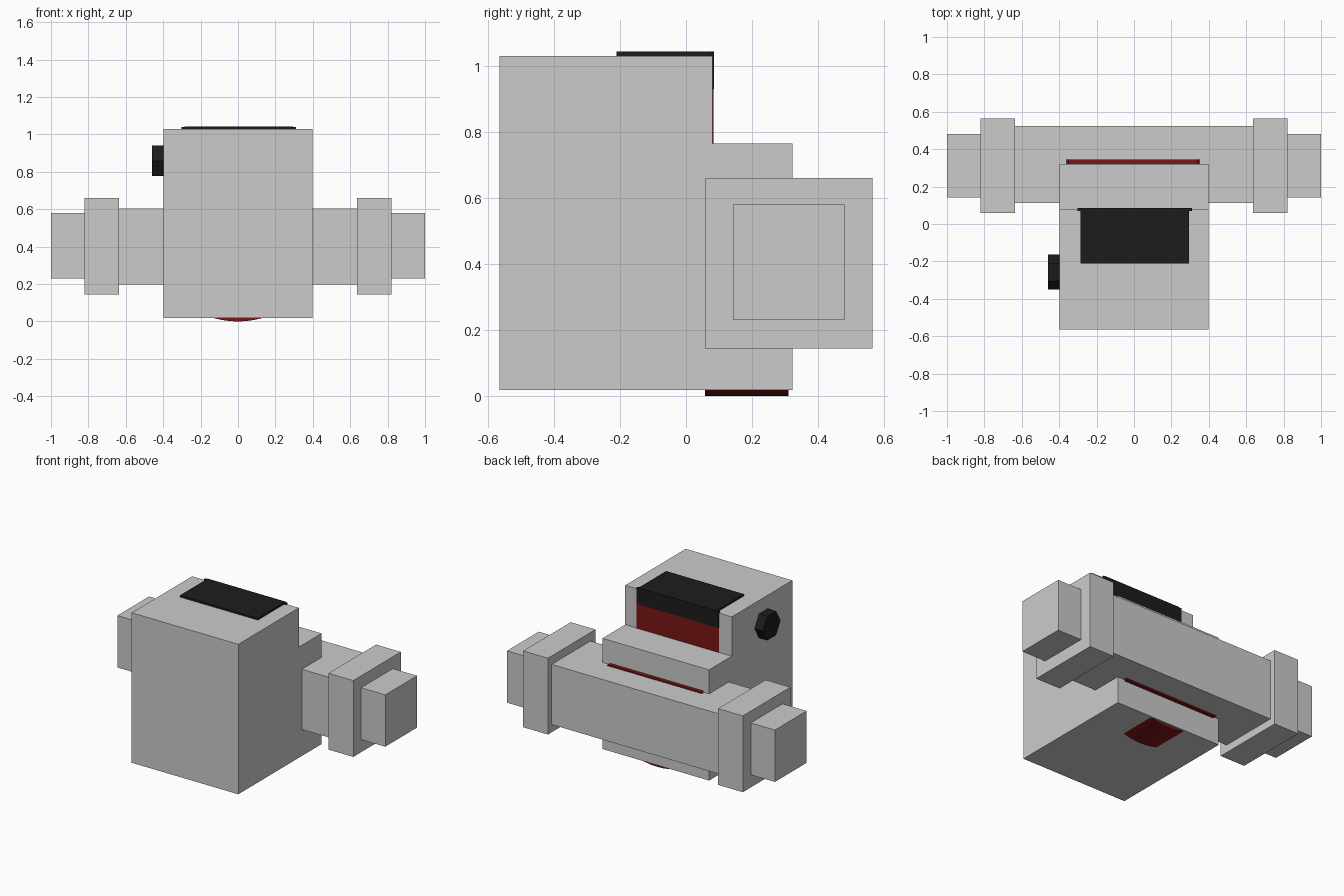
import bpy, bmesh, math

if "Cube" in bpy.data.objects:
    bpy.data.objects.remove(bpy.data.objects["Cube"])


def material(name, color):
    m = bpy.data.materials.new(name)
    m.diffuse_color = color
    m.use_nodes = True
    m.node_tree.nodes["Principled BSDF"].inputs["Base Color"].default_value = m.diffuse_color
    return m


BLACK = material("black", (0.012, 0.012, 0.012, 1))
RED = material("dark_red", (0.2, 0.008, 0.008, 1))


def prism(name, profile, plane, lo, hi, mat=None):
    """Extrude a 2D outline: plane 'yz' runs along x, plane 'xz' along y."""
    def at(p, d):
        return (d, p[0], p[1]) if plane == "yz" else (p[0], d, p[1])
    bm = bmesh.new()
    a = [bm.verts.new(at(p, lo)) for p in profile]
    b = [bm.verts.new(at(p, hi)) for p in profile]
    bm.faces.new(a)
    bm.faces.new(b[::-1])
    for i in range(len(a)):
        j = (i + 1) % len(a)
        bm.faces.new((a[i], b[i], b[j], a[j]))
    bmesh.ops.recalc_face_normals(bm, faces=bm.faces)
    me = bpy.data.meshes.new(name)
    bm.to_mesh(me)
    bm.free()
    ob = bpy.data.objects.new(name, me)
    bpy.context.collection.objects.link(ob)
    if mat:
        me.materials.append(mat)
    return ob


def box(name, x, y, z, mat=None):
    outline = [(y[0], z[0]), (y[1], z[0]), (y[1], z[1]), (y[0], z[1])]
    return prism(name, outline, "yz", x[0], x[1], mat)


# Main housing with a stepped back
prism("housing", [(-0.565, 0.018), (0.322, 0.018), (0.322, 0.765),
                  (0.08, 0.765), (0.08, 1.03), (-0.565, 1.03)], "yz", -0.398, 0.398)

# Cross bar with collars and end stubs on both sides
box("cross_bar", (-0.635, 0.635), (0.112, 0.525), (0.197, 0.603))
for side, s in (("left", -1), ("right", 1)):
    box(side + "_collar", sorted((s * 0.635, s * 0.82)), (0.058, 0.565), (0.145, 0.66))
    box(side + "_end_stub", sorted((s * 0.82, s * 1.0)), (0.142, 0.48), (0.23, 0.58))

# Black cover that wraps over the top, and the red window behind it
box("top_cover", (-0.285, 0.295), (-0.21, 0.084), (1.028, 1.043), BLACK)
box("back_cover", (-0.303, 0.31), (0.07, 0.085), (0.93, 1.04), BLACK)
box("back_window", (-0.303, 0.31), (0.07, 0.083), (0.76, 0.93), RED)

# Red plate between housing and cross bar, with chamfered corners
plate = [(-0.365, 0.2), (-0.35, 0.188), (0.34, 0.188), (0.355, 0.2),
         (0.355, 0.6), (0.34, 0.612), (-0.35, 0.612), (-0.365, 0.6)]
prism("rear_plate", plate, "xz", 0.315, 0.346, RED)

# Shallow curved red lens under the housing
lens = [(-0.13 + 0.26 * i / 6, 0.018 * ((i - 3) / 3) ** 2) for i in range(7)]
prism("bottom_lens", lens + [(0.13, 0.03), (-0.13, 0.03)], "xz", 0.057, 0.31, RED)

# Hexagonal knob on the left side
hexagon = [(-0.257 + 0.094 * math.cos(math.radians(60 * i)),
            0.858 + 0.094 * math.sin(math.radians(60 * i))) for i in range(6)]
prism("side_knob", hexagon, "yz", -0.46, -0.39, BLACK)
